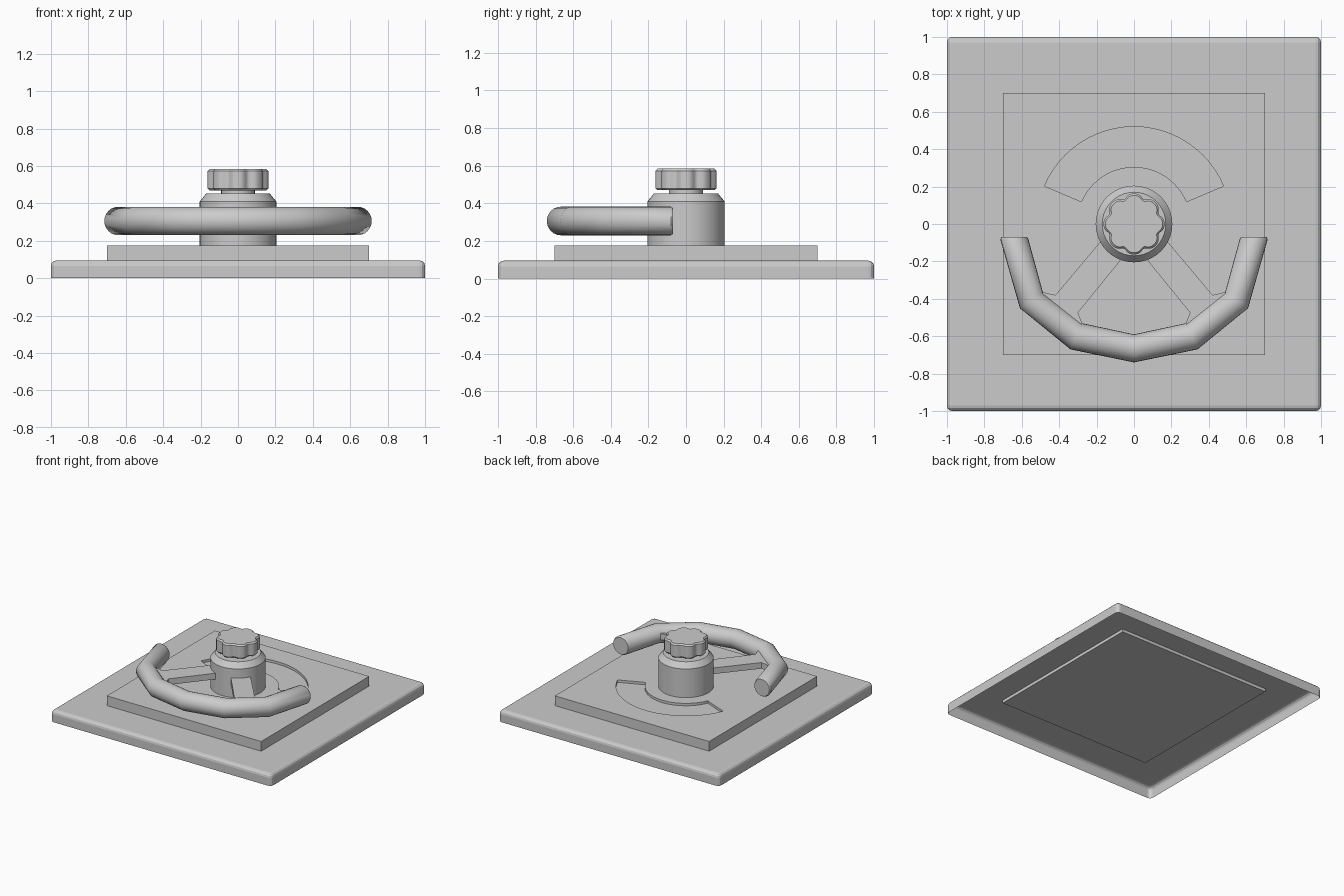
import bpy, bmesh, math
from mathutils import Vector

if "Cube" in bpy.data.objects:
    bpy.data.objects.remove(bpy.data.objects["Cube"])


def make(name, verts, faces, smooth=None):
    me = bpy.data.meshes.new(name)
    me.from_pydata([tuple(v) for v in verts], [], faces)
    bm = bmesh.new()
    bm.from_mesh(me)
    bmesh.ops.recalc_face_normals(bm, faces=bm.faces)
    bm.to_mesh(me)
    bm.free()
    ob = bpy.data.objects.new(name, me)
    bpy.context.collection.objects.link(ob)
    if smooth:
        bpy.ops.object.select_all(action='DESELECT')
        bpy.context.view_layer.objects.active = ob
        ob.select_set(True)
        bpy.ops.object.shade_smooth_by_angle(angle=math.radians(smooth))
    return ob


def loft(name, rings, smooth=None):
    """Skin a list of equal rings and cap both ends."""
    n = len(rings[0])
    verts = [v for r in rings for v in r]
    faces = [(k * n + i, k * n + (i + 1) % n, (k + 1) * n + (i + 1) % n, (k + 1) * n + i)
             for k in range(len(rings) - 1) for i in range(n)]
    faces += [tuple(range(n))[::-1], tuple(range(len(verts) - n, len(verts)))]
    return make(name, verts, faces, smooth)


def prism(name, outline, z0, z1):
    return loft(name, [[(x, y, z) for x, y in outline] for z in (z0, z1)])


def square(r):
    return [(-r, -r), (r, -r), (r, r), (-r, r)]


def lathe(profile, n=40, lobe=lambda a: 1.0):
    angs = [2 * math.pi * i / n for i in range(n)]
    return [[(r * lobe(a) * math.cos(a), r * lobe(a) * math.sin(a), z) for a in angs]
            for r, z in profile]


# Base plate: thin shell, open underneath, rounded top and corners
plate = prism("base_plate", square(1.0), 0, 0.095)
bm = bmesh.new()
bm.from_mesh(plate.data)
bmesh.ops.delete(bm, geom=[f for f in bm.faces if f.normal.z < -0.5], context='FACES_ONLY')
bmesh.ops.bevel(bm, geom=[e for e in bm.edges if not e.is_boundary], offset=0.03,
                segments=3, profile=0.5, affect='EDGES')
bm.to_mesh(plate.data)
bm.free()

# Raised plinth with a shallow arc-shaped recess
plinth = prism("plinth", square(0.70), 0.07, 0.175)
a0, a1, n = math.radians(23), math.radians(157), 24
arc = [a0 + (a1 - a0) * i / n for i in range(n + 1)]
sector = [(0.52 * math.cos(a), 0.52 * math.sin(a)) for a in arc]
sector += [(0.305 * math.cos(a), 0.305 * math.sin(a)) for a in reversed(arc)]
cutter = prism("recess_cutter", sector, 0.155, 0.3)
cutter.hide_render = True
cutter.hide_viewport = True
cut = plinth.modifiers.new("recess", 'BOOLEAN')
cut.operation = 'DIFFERENCE'
cut.solver = 'EXACT'
cut.object = cutter

# Hub with chamfered shoulder, and the neck above it
loft("hub", lathe([(0.205, 0.16), (0.205, 0.41), (0.17, 0.453)]), 30)
loft("neck", lathe([(0.09, 0.44), (0.09, 0.49)], 32), 30)


# Fluted knob with eight lobes
def flute(a):
    return 1.0 - 0.13 * (0.5 - 0.5 * math.cos(8 * a)) ** 2


loft("knob", lathe([(0.152, 0.47), (0.163, 0.48), (0.163, 0.573), (0.152, 0.584)],
                   96, flute), 30)

# Segmented curved handle: (inner x, y, outer x, y) at each mitre of the right half
half = [(0.565, -0.075, 0.715, -0.075), (0.487, -0.365, 0.61, -0.45),
        (0.28, -0.53, 0.34, -0.67)]
mitres = half + [(0, -0.59, 0, -0.74)] + [(-a, b, -c, d) for a, b, c, d in reversed(half)]
R, ZC, SIDES = 0.076, 0.306, 24


def tube_ring(m, scale=1.0, shift=0.0):
    inner, outer = Vector(m[:2]), Vector(m[2:])
    c, h = (inner + outer) / 2, (outer - inner) / 2 * scale
    ring = []
    for i in range(SIDES):
        t = 2 * math.pi * i / SIDES
        p = c + h * math.cos(t)
        ring.append((p.x, p.y + shift, ZC + R * scale * math.sin(t)))
    return ring


rings = ([tube_ring(mitres[0], 0.9, 0.006), tube_ring(mitres[0], 1, -0.006)]
         + [tube_ring(m) for m in mitres[1:-1]]
         + [tube_ring(mitres[-1], 1, -0.006), tube_ring(mitres[-1], 0.9, 0.006)])
loft("handle", rings, 45)

# Two flat spokes, flared where they meet the handle
spoke = [(0.04, -0.155), (0.30, -0.475), (0.277, -0.53), (0.31, -0.60),
         (0.55, -0.405), (0.485, -0.365), (0.42, -0.38), (0.155, -0.065)]
for side, s in (("right", 1), ("left", -1)):
    prism("spoke_" + side, [(s * x, y) for x, y in spoke], 0.285, 0.335)
